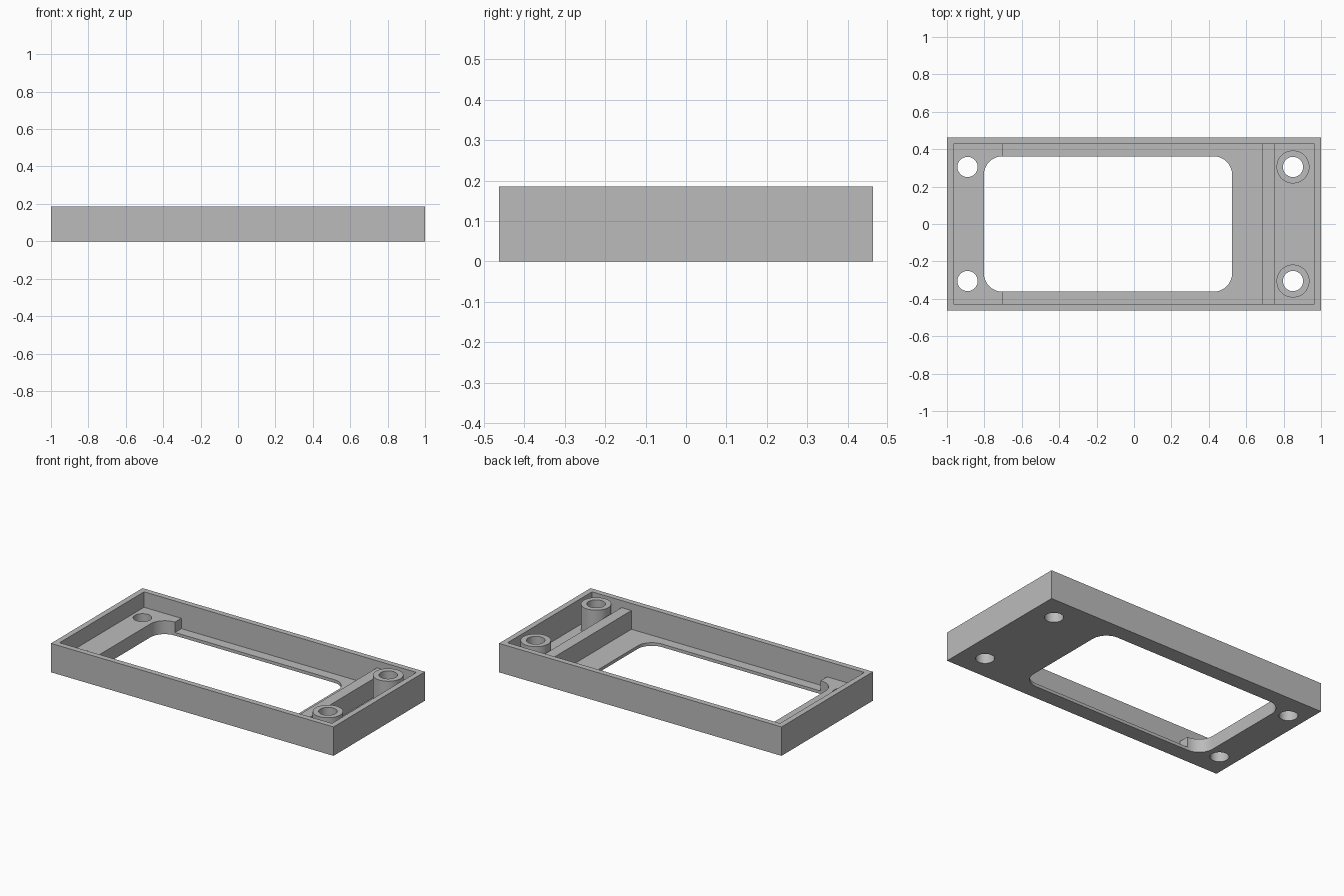
import bpy
import bmesh
from math import cos, sin, pi, radians

default = bpy.data.objects.get("Cube")
if default:
    bpy.data.objects.remove(default, do_unlink=True)

# Overall sizes
HX, HY, HEIGHT, WALL = 1.0, 0.4625, 0.185, 0.036
IX, IY = HX - WALL, HY - WALL
FLOOR, SHELF = 0.02, 0.086
SHELF_END = -0.70
HOLE_R, BOSS_R = 0.054, 0.088
HOLE_Y, BOSS_X, SHELF_HOLE_X = 0.305, 0.85, -0.89

grey = bpy.data.materials.new("plain_grey")
grey.use_nodes = True
colour = (0.5, 0.5, 0.5, 1)
grey.diffuse_color = colour
grey.node_tree.nodes["Principled BSDF"].inputs["Base Color"].default_value = colour


def prism(name, outline, z0, z1):
    """Extrude a closed outline upward from z0 to z1."""
    bm = bmesh.new()
    base = bm.faces.new([bm.verts.new((x, y, z0)) for x, y in outline])
    top = bmesh.ops.extrude_face_region(bm, geom=[base])["geom"]
    verts = [v for v in top if isinstance(v, bmesh.types.BMVert)]
    bmesh.ops.translate(bm, verts=verts, vec=(0, 0, z1 - z0))
    bmesh.ops.recalc_face_normals(bm, faces=bm.faces[:])
    mesh = bpy.data.meshes.new(name)
    bm.to_mesh(mesh)
    bm.free()
    mesh.materials.append(grey)
    obj = bpy.data.objects.new(name, mesh)
    bpy.context.collection.objects.link(obj)
    return obj


def rect(x0, x1, y0, y1):
    return [(x0, y0), (x1, y0), (x1, y1), (x0, y1)]


def circle(cx, cy, r, n=48):
    return [(cx + r * cos(2 * pi * i / n), cy + r * sin(2 * pi * i / n)) for i in range(n)]


def rounded_rect(x0, x1, y0, y1, r, steps=12):
    corners = [(x1 - r, y1 - r), (x0 + r, y1 - r), (x0 + r, y0 + r), (x1 - r, y0 + r)]
    points = []
    for k, (cx, cy) in enumerate(corners):
        for i in range(steps + 1):
            a = pi / 2 * (k + i / steps)
            points.append((cx + r * cos(a), cy + r * sin(a)))
    return points


def select_only(obj):
    bpy.ops.object.select_all(action="DESELECT")
    obj.select_set(True)
    bpy.context.view_layer.objects.active = obj


def cut(obj, outline, z0, z1):
    """Subtract a prism from an object and discard the cutter."""
    cutter = prism("cutter", outline, z0, z1)
    cutter.hide_render = True
    mod = obj.modifiers.new("cut", "BOOLEAN")
    mod.operation = "DIFFERENCE"
    mod.solver = "EXACT"
    mod.object = cutter
    select_only(obj)
    bpy.ops.object.modifier_apply(modifier=mod.name)
    bpy.data.objects.remove(cutter, do_unlink=True)


def smooth(obj):
    select_only(obj)
    bpy.ops.object.shade_smooth_by_angle(angle=radians(30))


# Tray: walls, thin floor and the raised shelf at one end
tray = prism("tray", rect(-HX, HX, -HY, HY), 0, HEIGHT)
cut(tray, rect(-IX, IX, -IY, IY), SHELF, 1)
cut(tray, rect(SHELF_END, IX, -IY, IY), FLOOR, 1)

# Rounded window through floor and shelf
cut(tray, rounded_rect(-0.803, 0.525, -0.362, 0.362, 0.1), -1, 1)

# Screw holes
for x in (SHELF_HOLE_X, BOSS_X):
    for y in (-HOLE_Y, HOLE_Y):
        cut(tray, circle(x, y, HOLE_R), -1, 1)
smooth(tray)

# Cross rib between the long walls
prism("cross_rib", rect(0.685, 0.755, -IY, IY), FLOOR, 0.14)

# Hollow screw bosses
for side, y in (("front", -HOLE_Y), ("back", HOLE_Y)):
    boss = prism(side + "_screw_boss", circle(BOSS_X, y, BOSS_R), FLOOR, HEIGHT)
    cut(boss, circle(BOSS_X, y, HOLE_R), -1, 1)
    smooth(boss)
